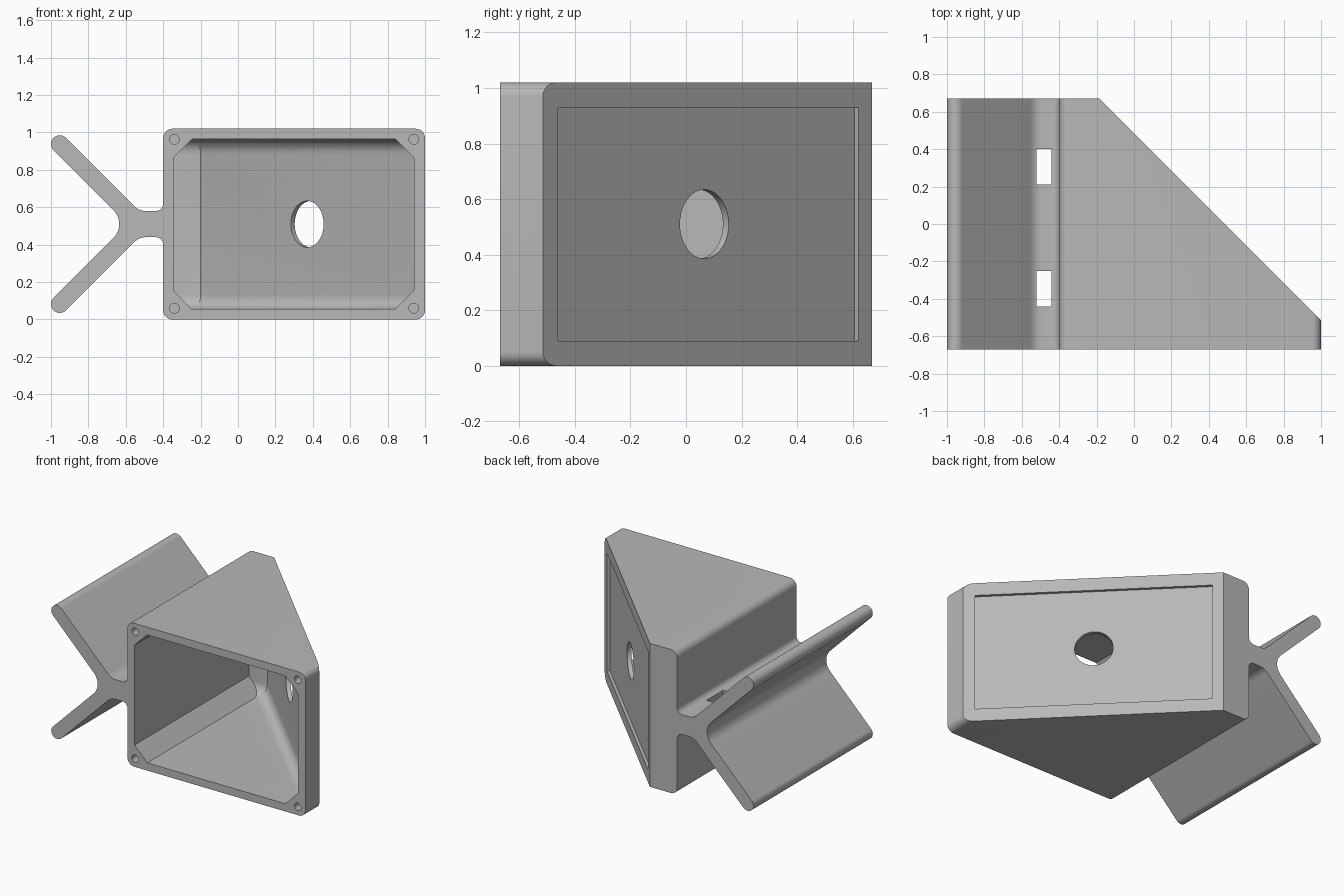
import bpy, bmesh
from math import cos, sin, radians, pi
from mathutils import Vector

old = bpy.data.objects.get("Cube")
if old:
    bpy.data.objects.remove(old, do_unlink=True)

grey = bpy.data.materials.new("plain grey")
grey.use_nodes = True
colour = (0.48, 0.48, 0.48, 1)
grey.diffuse_color = colour
grey.node_tree.nodes["Principled BSDF"].inputs["Base Color"].default_value = colour

HALF, MID = 0.67, 0.51          # half depth, mid height
LEFT, RIGHT, TOP = -0.4, 1.0, 1.02
SLANT = 0.485                   # outer slanted wall lies on x + y = SLANT


def arc(cx, cz, r, start, end, steps=10):
    angles = [radians(start + (end - start) * i / steps) for i in range(steps + 1)]
    return [(cx + r * cos(a), cz + r * sin(a)) for a in angles]


def prism(points, low, high, axis):
    """Extrude a flat outline along y or z."""
    bm = bmesh.new()
    place = (lambda a, b, d: (a, d, b)) if axis == "y" else (lambda a, b, d: (a, b, d))
    face = bm.faces.new([bm.verts.new(place(a, b, low)) for a, b in points])
    new = bmesh.ops.extrude_face_region(bm, geom=[face])["geom"]
    shift = Vector(place(0, 0, high - low))
    bmesh.ops.translate(bm, verts=[v for v in new if isinstance(v, bmesh.types.BMVert)], vec=shift)
    bmesh.ops.recalc_face_normals(bm, faces=bm.faces)
    return bm


def make(name, bm):
    mesh = bpy.data.meshes.new(name)
    bm.to_mesh(mesh)
    bm.free()
    ob = bpy.data.objects.new(name, mesh)
    bpy.context.collection.objects.link(ob)
    mesh.materials.append(grey)
    return ob


def activate(ob):
    bpy.ops.object.select_all(action="DESELECT")
    ob.select_set(True)
    bpy.context.view_layer.objects.active = ob


def carve(ob, cutter, operation="DIFFERENCE"):
    cutter.hide_render = True
    activate(ob)
    mod = ob.modifiers.new("carve", "BOOLEAN")
    mod.operation, mod.solver, mod.object = operation, "EXACT", cutter
    bpy.ops.object.modifier_apply(modifier=mod.name)
    bpy.data.objects.remove(cutter, do_unlink=True)


def box(name, size, centre, turn=0):
    bpy.ops.mesh.primitive_cube_add(size=1, location=centre, rotation=(0, 0, turn))
    ob = bpy.context.object
    ob.name, ob.scale = name, size
    return ob


def cylinder(name, radius, depth, centre, rotation, sides):
    bpy.ops.mesh.primitive_cylinder_add(vertices=sides, radius=radius, depth=depth,
                                        location=centre, rotation=rotation)
    bpy.context.object.name = name
    return bpy.context.object


# Housing: rounded block sliced by the diagonal wall
r = 0.05
outline = (arc(RIGHT - r, TOP - r, r, 0, 90, 8) + arc(LEFT + r, TOP - r, r, 90, 180, 8)
           + arc(LEFT + r, r, r, 180, 270, 8) + arc(RIGHT - r, r, r, 270, 360, 8))
bm = prism(outline, -HALF, HALF, "y")
cut = bmesh.ops.bisect_plane(bm, geom=bm.verts[:] + bm.edges[:] + bm.faces[:], dist=1e-6,
                             plane_co=(SLANT, 0, 0), plane_no=(1, 1, 0), clear_outer=True)
bmesh.ops.contextual_create(bm, geom=[e for e in cut["geom_cut"] if isinstance(e, bmesh.types.BMEdge)])
bmesh.ops.recalc_face_normals(bm, faces=bm.faces)
housing = make("housing", bm)

# Cavity: diagonal plan with rounded far edges, limited to a chamfered opening
x0, x1, z0, z1, c = -0.345, 0.94, 0.055, 0.965, 0.1
plan = [(-0.37, -0.8), (0.98, -0.8), (0.98, -0.565), (-0.2, 0.615), (-0.37, 0.615)]
bm = prism(plan, z0, z1, "z")
rims = [e for e in bm.edges if abs(e.verts[0].co.z - e.verts[1].co.z) < 1e-4
        and min(v.co.y for v in e.verts) > -0.6]
bmesh.ops.bevel(bm, geom=rims, offset=0.08, offset_type="OFFSET", segments=8,
                profile=0.5, affect="EDGES")
cavity = make("cavity_cutter", bm)
opening = [(x0 + c, z0), (x1 - c, z0), (x1, z0 + c), (x1, z1 - c),
           (x1 - c, z1), (x0 + c, z1), (x0, z1 - c), (x0, z0 + c)]
carve(cavity, make("opening_cutter", prism(opening, -0.75, 0.75, "y")), "INTERSECT")
carve(housing, cavity)

# Shallow panel recess and round hole in the diagonal wall
centre = (SLANT - 0.08, 0.08, MID)
carve(housing, box("recess_cutter", (0.04, 1.527, 0.84), centre, pi / 4))
carve(housing, cylinder("hole_cutter", 0.124, 0.4, centre, (0, pi / 2, pi / 4), 64))

# Screw holes in the front corners
for x in (-0.34, 0.94):
    for z in (0.06, 0.963):
        carve(housing, cylinder("screw_cutter", 0.026, 0.24, (x, -HALF, z), (pi / 2, 0, 0), 24))

# Forked bracket: upper half profile mirrored about the middle height
upper = ([(LEFT, 0.62)] + arc(-0.44, 0.62, 0.04, 0, -90, 8)[1:]
         + arc(-0.493, 0.665, 0.085, -90, -135, 8)
         + arc(-0.953, 0.938, 0.047, 45, 225, 16)
         + arc(-0.739, MID, 0.104, 45, 0, 8))
lower = [(x, 2 * MID - z) for x, z in reversed(upper[:-1])]
bracket = make("forked_bracket", prism(upper + lower, -HALF, HALF, "y"))

# Strap slots through the bracket stem
for y in (0.305, -0.345):
    carve(bracket, box("slot_cutter", (0.08, 0.19, 0.4), (-0.48, y, MID)))

for ob in (housing, bracket):
    activate(ob)
    bpy.ops.object.shade_smooth_by_angle(angle=radians(30))
